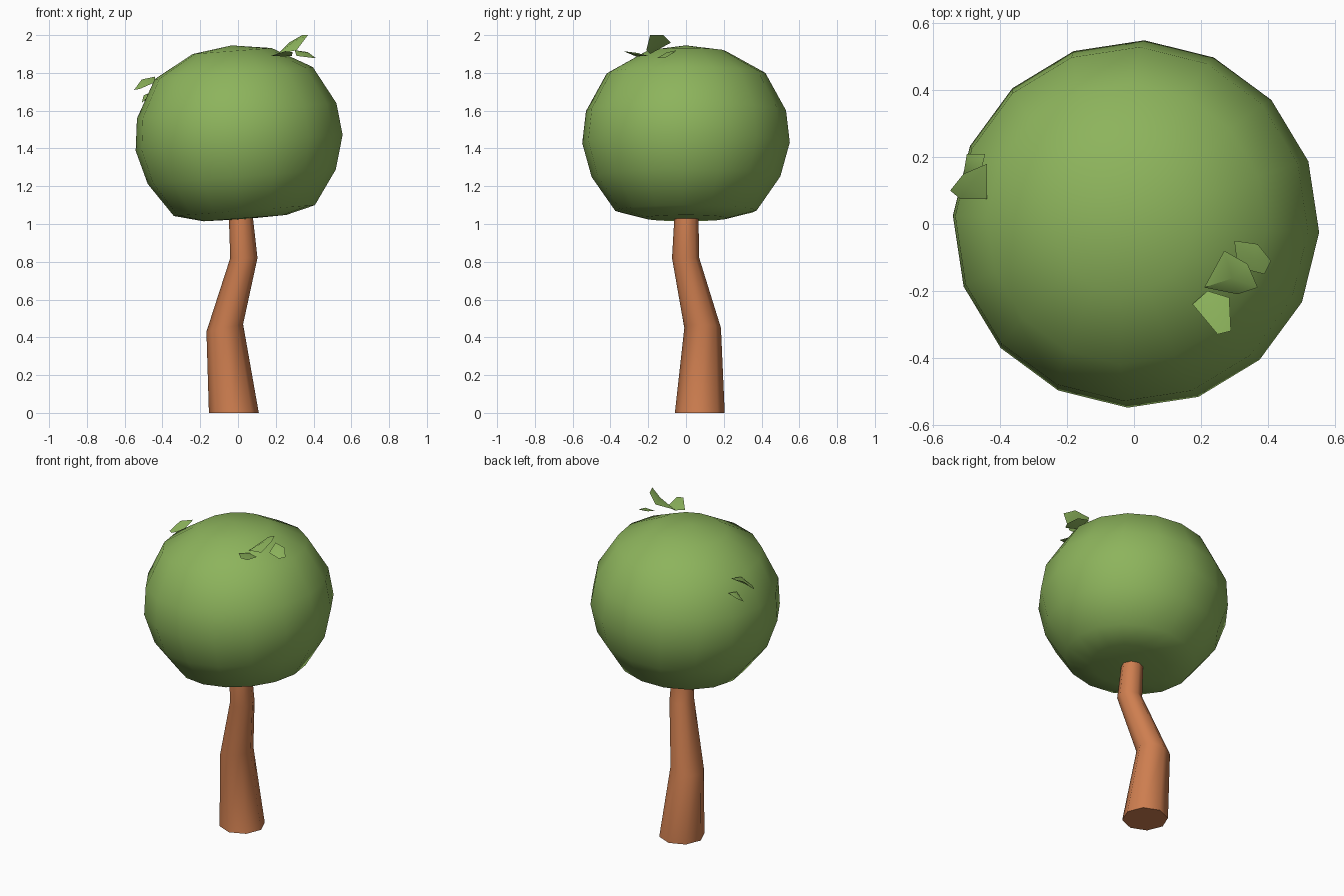
import bpy, bmesh, math
from mathutils import Vector, Matrix

if "Cube" in bpy.data.objects:
    bpy.data.objects.remove(bpy.data.objects["Cube"])


def material(name, rgb):
    m = bpy.data.materials.new(name)
    m.diffuse_color = (*rgb, 1)
    m.use_nodes = True
    m.node_tree.nodes["Principled BSDF"].inputs["Base Color"].default_value = m.diffuse_color
    return m


GREEN = material("leaf_green", (0.266, 0.455, 0.107))
BROWN = material("bark_brown", (0.62, 0.21, 0.08))


def finish(name, bm, mat, angle):
    bmesh.ops.recalc_face_normals(bm, faces=bm.faces)
    me = bpy.data.meshes.new(name)
    bm.to_mesh(me)
    bm.free()
    me.materials.append(mat)
    ob = bpy.data.objects.new(name, me)
    bpy.context.collection.objects.link(ob)
    bpy.ops.object.select_all(action='DESELECT')
    ob.select_set(True)
    bpy.context.view_layer.objects.active = ob
    bpy.ops.object.shade_smooth_by_angle(angle=math.radians(angle))
    return ob


def rings_to_bmesh(rings):
    """Join closed rings of points into a skin."""
    bm = bmesh.new()
    loops = [[bm.verts.new(p) for p in r] for r in rings]
    n = len(loops[0])
    for a, b in zip(loops, loops[1:]):
        for i in range(n):
            j = (i + 1) % n
            bm.faces.new((a[i], a[j], b[j], b[i]))
    return bm, loops


def ring(cx, cy, z, r, n, phase=0.0, slope=0.0):
    pts = []
    for i in range(n):
        a = phase + math.tau * i / n
        x = r * math.cos(a)
        pts.append(Vector((cx + x, cy + r * math.sin(a), z + slope * x)))
    return pts


# Crooked tapering trunk
path = [(-0.022, 0.073, 0.0, 0.132, 0), (-0.07, 0.088, 0.45, 0.097, 0.2),
        (0.031, -0.002, 0.82, 0.072, 0), (0.012, 0.003, 1.08, 0.062, 0)]
bm, loops = rings_to_bmesh([ring(x, y, z, r, 8, 0.0, s) for x, y, z, r, s in path])
bm.faces.new(loops[0])
bm.faces.new(loops[-1])
finish("trunk", bm, BROWN, 50)

# Rounded crown with a flattened underside, leaning slightly
profile = [(0.22, -0.40), (0.375, -0.36), (0.50, -0.18), (0.55, 0.0),
           (0.53, 0.17), (0.42, 0.37), (0.21, 0.487)]
bm, loops = rings_to_bmesh([ring(0, 0, z, r, 16, math.radians(-2.6)) for r, z in profile])
for loop, z in ((loops[0], -0.405), (loops[-1], 0.517)):
    pole = bm.verts.new((0, 0, z))
    for i in range(16):
        bm.faces.new((loop[i], loop[(i + 1) % 16], pole))
bmesh.ops.transform(bm, verts=bm.verts,
                    matrix=Matrix.Translation((0.006, 0, 1.43)) @ Matrix.Rotation(math.radians(-4.4), 4, 'Y'))
finish("crown", bm, GREEN, 80)


# Leaf tufts: small lens-shaped pads from their outlines
def leaf(name, outline, thick=0.012):
    pts = [Vector(p) for p in outline]
    c = sum(pts, Vector()) / len(pts)
    nrm = sum(((pts[i] - c).cross(pts[(i + 1) % len(pts)] - c) for i in range(len(pts))), Vector()).normalized()
    bm = bmesh.new()
    rim = [bm.verts.new(p) for p in pts]
    for side in (1, -0.6):
        v = bm.verts.new(c + nrm * thick * side)
        for i in range(len(rim)):
            bm.faces.new((rim[i], rim[(i + 1) % len(rim)], v))
    finish(name, bm, GREEN, 40)


leaf("top_leaf_middle", [(0.21, -0.19, 1.90), (0.31, -0.21, 1.92), (0.37, -0.19, 2.0),
                         (0.34, -0.12, 2.0), (0.27, -0.08, 1.96)])
leaf("top_leaf_back", [(0.30, -0.05, 1.92), (0.31, -0.13, 1.89), (0.39, -0.15, 1.88),
                       (0.41, -0.11, 1.88), (0.37, -0.06, 1.91)])
leaf("top_leaf_front", [(0.175, -0.24, 1.89), (0.22, -0.20, 1.89), (0.285, -0.22, 1.89),
                        (0.29, -0.32, 1.91), (0.25, -0.33, 1.915)])
leaf("side_leaf_upper", [(-0.55, 0.10, 1.71), (-0.52, 0.075, 1.715), (-0.44, 0.075, 1.75),
                         (-0.44, 0.18, 1.78), (-0.51, 0.15, 1.765)])
leaf("side_leaf_lower", [(-0.51, 0.15, 1.64), (-0.46, 0.15, 1.69), (-0.445, 0.21, 1.70),
                         (-0.50, 0.21, 1.68)])
